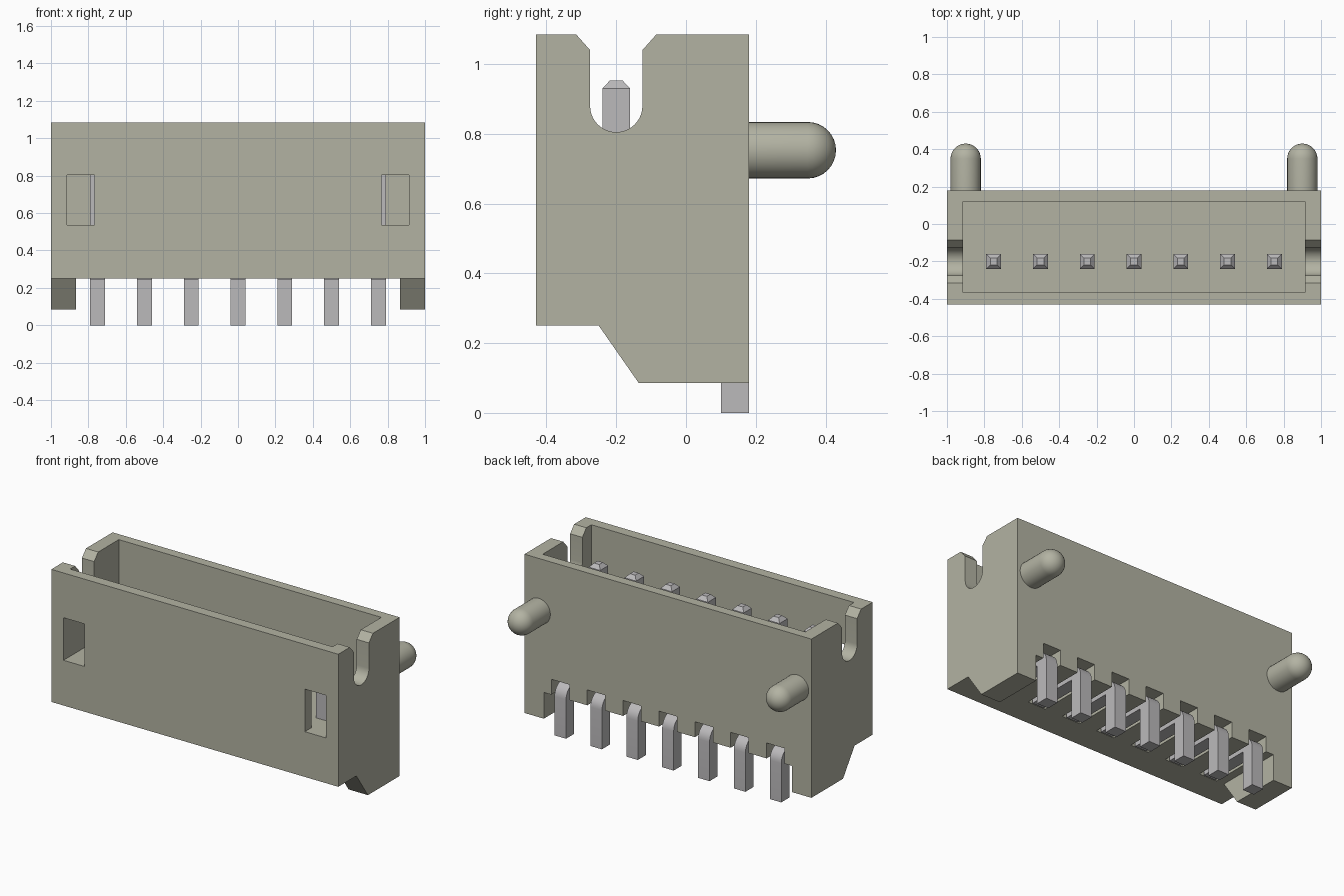
import bpy, bmesh, math
from mathutils import Vector

cube = bpy.data.objects.get("Cube")
if cube:
    bpy.data.objects.remove(cube, do_unlink=True)


def material(name, rgb):
    m = bpy.data.materials.new(name)
    m.use_nodes = True
    m.diffuse_color = (*rgb, 1)
    bsdf = next(n for n in m.node_tree.nodes if n.type == 'BSDF_PRINCIPLED')
    bsdf.inputs["Base Color"].default_value = (*rgb, 1)
    return m


BEIGE = material("beige_plastic", (0.45, 0.45, 0.365))
METAL = material("grey_metal", (0.50, 0.49, 0.50))


def add_object(name, bm, mat):
    bmesh.ops.recalc_face_normals(bm, faces=bm.faces)
    me = bpy.data.meshes.new(name)
    bm.to_mesh(me)
    bm.free()
    if mat:
        me.materials.append(mat)
    ob = bpy.data.objects.new(name, me)
    bpy.context.collection.objects.link(ob)
    return ob


def extrude_profile(points, x0, x1):
    """Side profile of (y, z) points, extruded from x0 to x1."""
    bm = bmesh.new()
    face = bm.faces.new([bm.verts.new((x0, y, z)) for y, z in points])
    ext = bmesh.ops.extrude_face_region(bm, geom=[face])
    verts = [v for v in ext["geom"] if isinstance(v, bmesh.types.BMVert)]
    bmesh.ops.translate(bm, verts=verts, vec=(x1 - x0, 0, 0))
    return bm


def cut(target, points, x0, x1):
    """Subtract an extruded side profile from the target."""
    cutter = add_object("cutter", extrude_profile(points, x0, x1), None)
    cutter.hide_render = True
    mod = target.modifiers.new("cut", 'BOOLEAN')
    mod.operation = 'DIFFERENCE'
    mod.solver = 'EXACT'
    mod.object = cutter
    bpy.context.view_layer.update()
    deps = bpy.context.evaluated_depsgraph_get()
    result = bpy.data.meshes.new_from_object(target.evaluated_get(deps))
    target.modifiers.clear()
    target.data = result
    bpy.data.objects.remove(cutter, do_unlink=True)


def rect(y0, y1, z0, z1):
    return [(y0, z0), (y1, z0), (y1, z1), (y0, z1)]


FRONT, BACK, TOP, BASE, FLOOR = -0.43, 0.18, 1.085, 0.25, 0.535
PIN_Y, HALF = -0.20, 0.04
PIN_XS = [(i - 3) * 0.25 for i in range(7)]

# Housing with a foot at each end
housing = add_object("housing", extrude_profile(
    [(FRONT, BASE), (-0.25, BASE), (-0.135, 0.085), (BACK, 0.085),
     (BACK, TOP), (FRONT, TOP)], -1, 1), BEIGE)
cut(housing, rect(-0.6, 0.4, -0.1, BASE), -0.865, 0.865)

# Open cavity
cut(housing, rect(-0.365, 0.12, FLOOR, 1.3), -0.915, 0.915)

# Round-bottomed notch with chamfered mouth in both end walls
arc = [(PIN_Y + 0.075 * math.cos(a), 0.88 + 0.075 * math.sin(a))
       for a in (math.pi + math.pi * i / 20 for i in range(21))]
cut(housing, [(-0.315, 1.2), (-0.315, TOP), (-0.275, 1.04)] + arc +
    [(-0.125, 1.04), (-0.085, TOP), (-0.085, 1.2)], -1.2, 1.2)

# Front windows
for x0, x1 in ((-0.915, -0.767), (0.767, 0.915)):
    cut(housing, rect(-0.6, -0.3, FLOOR, 0.803), x0, x1)

# Slots for the pins under the body
for x in PIN_XS:
    cut(housing, rect(-0.25, 0.4, 0.1, 0.347), x - 0.0625, x + 0.0625)

# Bent pins with tapered tips
bend = [(0.10 + 0.08 * math.cos(a), 0.245 + 0.08 * math.sin(a))
        for a in (math.pi / 2 * i / 8 for i in range(9))]
pin_profile = ([(0.10, 0), (BACK, 0)] + bend +
               [(PIN_Y + HALF, 0.325), (PIN_Y + HALF, 0.93),
                (PIN_Y - HALF, 0.93), (PIN_Y - HALF, 0.245), (0.10, 0.245)])
for n, x in enumerate(PIN_XS):
    bm = extrude_profile(pin_profile, x - HALF, x + HALF)
    tip = max(bm.faces, key=lambda f: f.calc_center_median().z)
    new = bmesh.ops.extrude_face_region(bm, geom=[tip])
    bmesh.ops.delete(bm, geom=[tip], context='FACES_ONLY')
    for v in (g for g in new["geom"] if isinstance(g, bmesh.types.BMVert)):
        v.co = Vector((x + (v.co.x - x) * 0.45,
                       PIN_Y + (v.co.y - PIN_Y) * 0.45, 0.953))
    add_object(f"pin_{n + 1}", bm, METAL)


# Round-ended locating pegs on the back
def peg(name, x, r=0.081, segs=32, rings=8):
    outline = [(r, 0.17), (r, 0.43 - r)]
    outline += [(r * math.cos(a), 0.43 - r + r * math.sin(a))
                for a in (math.pi / 2 * i / rings for i in range(1, rings))]
    bm = bmesh.new()
    loops = [[bm.verts.new((x + q * math.cos(2 * math.pi * k / segs), y,
                            0.753 + q * math.sin(2 * math.pi * k / segs)))
              for k in range(segs)] for q, y in outline]
    for a, b in zip(loops, loops[1:]):
        for k in range(segs):
            j = (k + 1) % segs
            bm.faces.new((a[k], a[j], b[j], b[k]))
    bm.faces.new(loops[0])
    pole = bm.verts.new((x, 0.43, 0.753))
    for k in range(segs):
        bm.faces.new((loops[-1][k], loops[-1][(k + 1) % segs], pole))
    return add_object(name, bm, BEIGE)


smooth = [housing, peg("left_peg", 0.9), peg("right_peg", -0.9)]
smooth += [o for o in bpy.data.objects if o.name.startswith("pin_")]

# Smooth the curves, keep the edges sharp
bpy.ops.object.select_all(action='DESELECT')
for o in smooth:
    o.select_set(True)
bpy.context.view_layer.objects.active = housing
bpy.ops.object.shade_smooth_by_angle(angle=math.radians(30))
